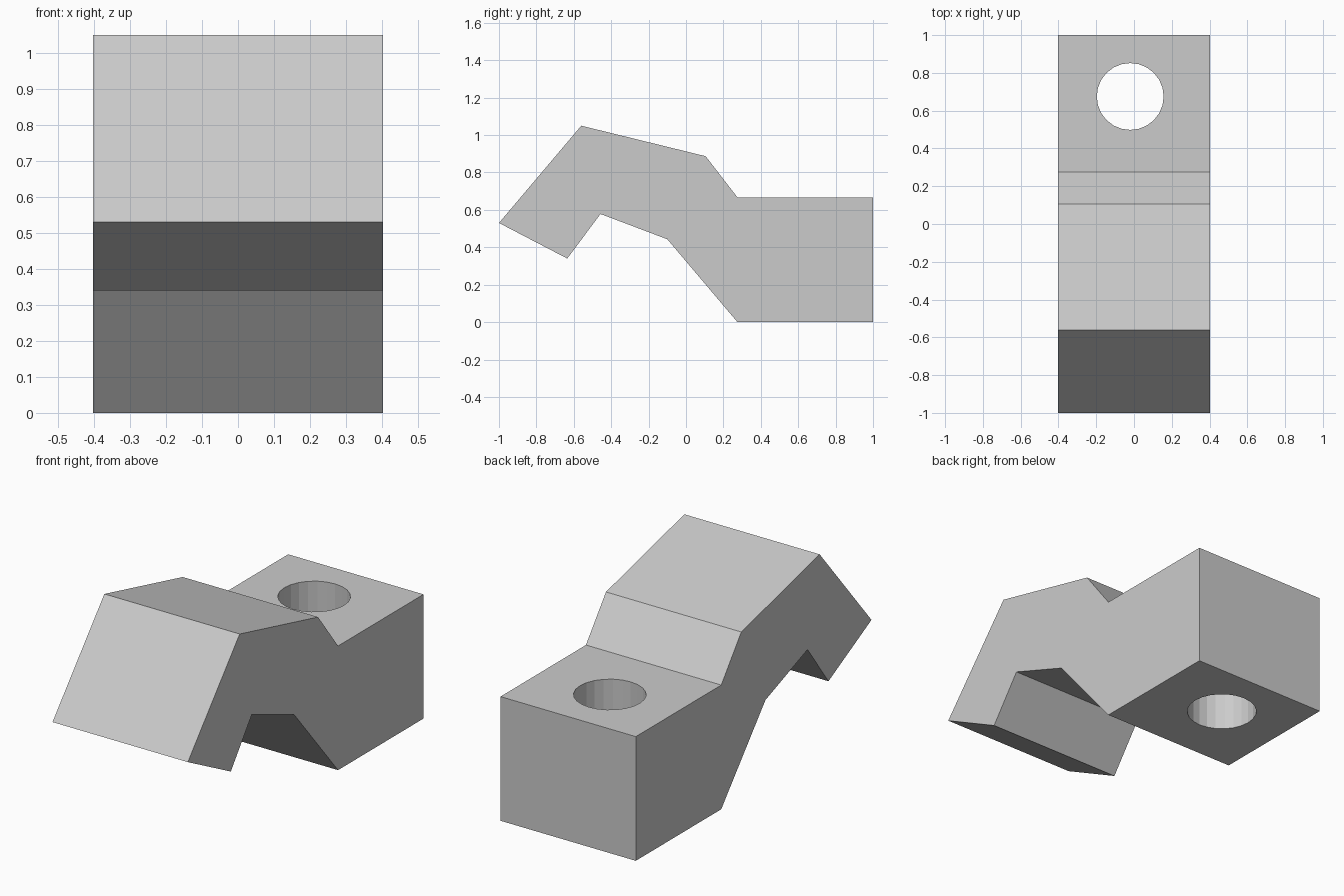
import bpy, bmesh
from mathutils import Matrix

cube = bpy.data.objects.get("Cube")
if cube:
    bpy.data.objects.remove(cube, do_unlink=True)

GREY = (0.6, 0.6, 0.6, 1.0)
grey = bpy.data.materials.new("plain grey")
grey.use_nodes = True
grey.diffuse_color = GREY
grey.node_tree.nodes["Principled BSDF"].inputs["Base Color"].default_value = GREY


def add_object(name, bm):
    bmesh.ops.recalc_face_normals(bm, faces=bm.faces)
    mesh = bpy.data.meshes.new(name)
    bm.to_mesh(mesh)
    bm.free()
    mesh.materials.append(grey)
    obj = bpy.data.objects.new(name, mesh)
    bpy.context.collection.objects.link(obj)
    return obj


# Clamp body: side profile (y, z) extruded across the width
HALF_WIDTH = 0.402
profile = [(-1, 0.53), (-0.635, 0.34), (-0.457, 0.578), (-0.1, 0.443),
           (0.275, 0), (1, 0), (1, 0.667), (0.275, 0.667),
           (0.105, 0.887), (-0.56, 1.05)]
bm = bmesh.new()
side = bm.faces.new([bm.verts.new((-HALF_WIDTH, y, z)) for y, z in profile])
swept = bmesh.ops.extrude_face_region(bm, geom=[side])["geom"]
bmesh.ops.translate(bm, vec=(2 * HALF_WIDTH, 0, 0),
                    verts=[v for v in swept if isinstance(v, bmesh.types.BMVert)])
body = add_object("clamp_body", bm)

# Bolt hole: faceted cylinder cut through the rear block
bm = bmesh.new()
bmesh.ops.create_cone(bm, cap_ends=True, segments=24, radius1=0.177, radius2=0.177,
                      depth=2, matrix=Matrix.Translation((-0.02, 0.675, 0.3)))
cutter = add_object("bolt_hole_cutter", bm)
cutter.hide_render = True
cutter.hide_viewport = True
cutter.display_type = 'WIRE'

hole = body.modifiers.new("bolt_hole", 'BOOLEAN')
hole.operation = 'DIFFERENCE'
hole.solver = 'EXACT'
hole.object = cutter
